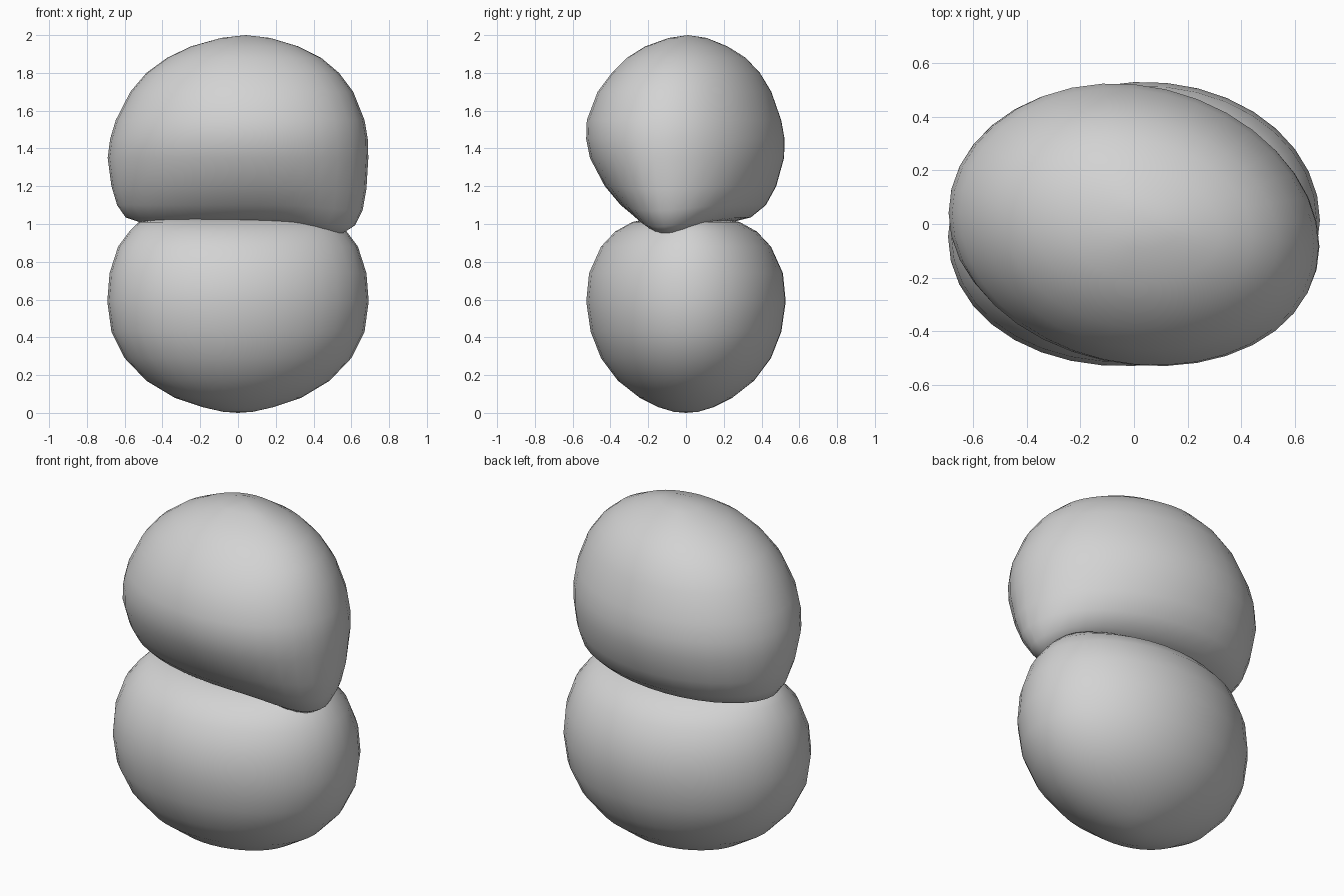
import bpy, bmesh, math

if "Cube" in bpy.data.objects:
    bpy.data.objects.remove(bpy.data.objects["Cube"])

grey = bpy.data.materials.new("stone grey")
grey.diffuse_color = (0.65, 0.65, 0.65, 1)
grey.use_nodes = True
grey.node_tree.nodes["Principled BSDF"].inputs["Base Color"].default_value = grey.diffuse_color
SEG = 36


def blob(name, rows, low, high, shear, bend, dip=0.0):
    """Loft elliptical rings (z, left, right, front, back) between two poles."""
    bm = bmesh.new()
    rings = []
    for z, x0, x1, y0, y1 in rows:
        ring = []
        for i in range(SEG):
            a = 2 * math.pi * i / SEG
            x = math.cos(a) * (x1 if math.cos(a) > 0 else -x0)
            y = math.sin(a) * (y1 if math.sin(a) > 0 else -y0)
            ring.append(bm.verts.new((x, y + shear * x + bend * x * x, z)))
        rings.append(ring)
    for a, b in zip(rings, rings[1:]):
        for i in range(SEG):
            j = (i + 1) % SEG
            bm.faces.new((a[i], a[j], b[j], b[i]))
    bottom, top = bm.verts.new(low), bm.verts.new(high)
    for i in range(SEG):
        j = (i + 1) % SEG
        bm.faces.new((bottom, rings[0][j], rings[0][i]))
        bm.faces.new((top, rings[-1][i], rings[-1][j]))
    # drooping lobe at the lower right end
    for v in bm.verts:
        d = ((v.co.x - 0.52) / 0.2) ** 2 + ((v.co.y + 0.12) / 0.17) ** 2
        fade = max(0.0, min(1.0, (1.35 - v.co.z) / 0.35))
        v.co.z -= dip * fade * math.exp(-d)
    for f in bm.faces:
        f.smooth = True
    bmesh.ops.recalc_face_normals(bm, faces=bm.faces)
    me = bpy.data.meshes.new(name)
    bm.to_mesh(me)
    bm.free()
    me.materials.append(grey)
    ob = bpy.data.objects.new(name, me)
    bpy.context.collection.objects.link(ob)
    return ob


# lower blob: symmetric rings (z, half width, half depth)
half = [(0.006, .08, .065), (0.03, .185, .145), (0.08, .335, .245), (0.17, .485, .36),
        (0.29, .60, .45), (0.43, .67, .505), (0.59, .692, .528), (0.74, .68, .513),
        (0.88, .635, .45), (0.96, .575, .375), (1.01, .525, .285), (1.03, .4, .2)]
blob("lower_blob", [(z, -x, x, -y, y) for z, x, y in half],
     (0, 0, 0), (0, 0, 1.045), 0.045, -0.035)

# upper blob: lopsided, narrowing downward
upper = [(1.01, -.52, .56, -.2, .24), (1.035, -.595, .62, -.26, .34),
         (1.1, -.64, .66, -.34, .42), (1.2, -.67, .68, -.425, .475),
         (1.35, -.69, .69, -.505, .517), (1.45, -.677, .687, -.525, .52),
         (1.55, -.647, .67, -.522, .502),
         (1.7, -.57, .61, -.465, .45), (1.8, -.485, .535, -.39, .39),
         (1.88, -.375, .44, -.31, .315), (1.94, -.25, .32, -.215, .22),
         (1.985, -.09, .17, -.09, .11)]
blob("upper_blob", upper, (0, 0, 1.01), (.04, .01, 2.0), -0.09, -0.045, 0.065)
